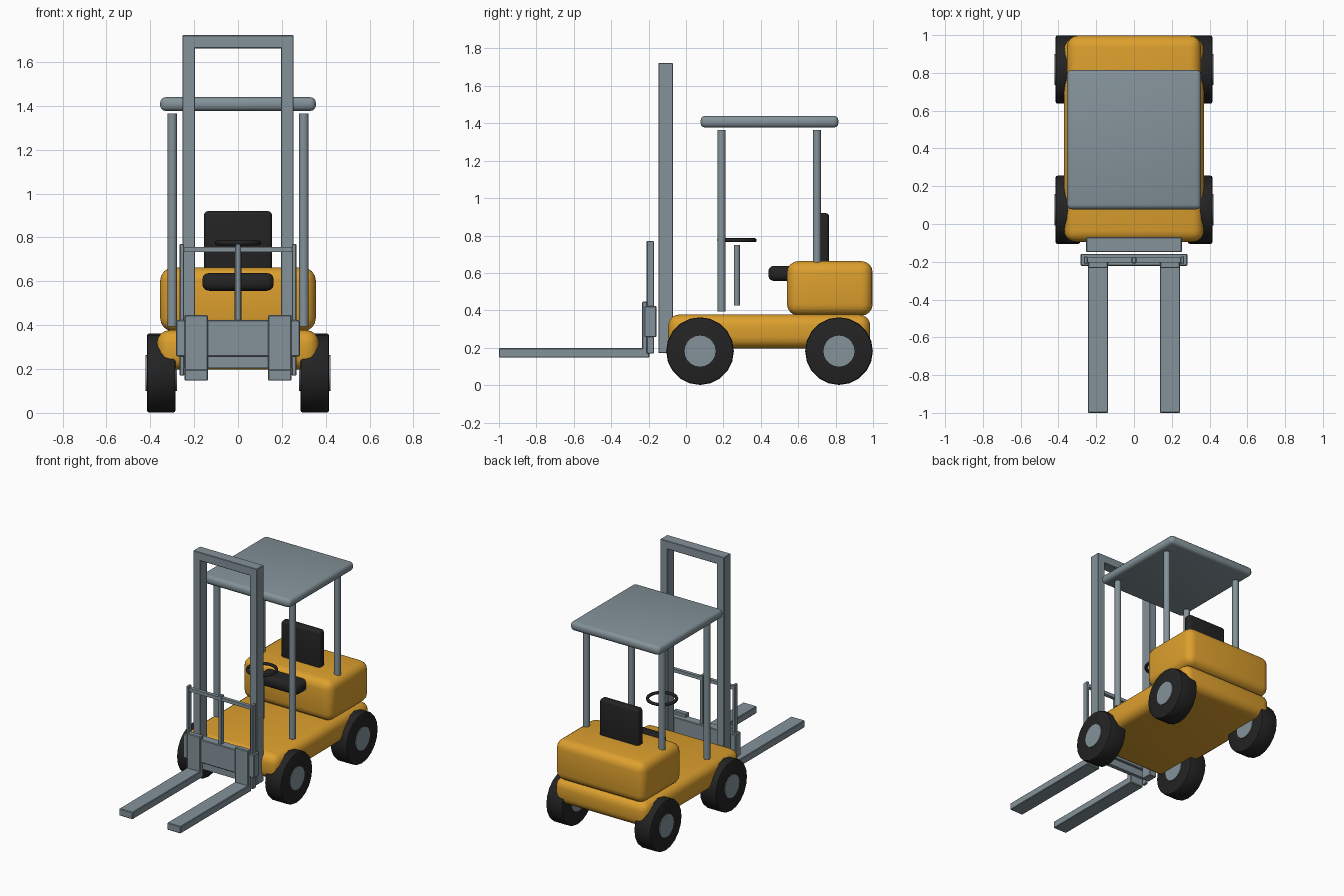
import bpy, bmesh, math
from mathutils import Matrix, Vector

if "Cube" in bpy.data.objects:
    bpy.data.objects.remove(bpy.data.objects["Cube"])


def material(name, rgb):
    m = bpy.data.materials.new(name)
    m.diffuse_color = (*rgb, 1)
    m.use_nodes = True
    m.node_tree.nodes["Principled BSDF"].inputs["Base Color"].default_value = m.diffuse_color
    return m


ORANGE = material("orange paint", (0.72, 0.35, 0.027))
GREY = material("grey steel", (0.23, 0.29, 0.32))
BLACK = material("black rubber", (0.017, 0.017, 0.018))


def finish(bm, name, mat, angle=35):
    bmesh.ops.recalc_face_normals(bm, faces=bm.faces)
    me = bpy.data.meshes.new(name)
    bm.to_mesh(me)
    bm.free()
    me.materials.append(mat)
    me.shade_smooth()
    me.set_sharp_from_angle(angle=math.radians(angle))
    ob = bpy.data.objects.new(name, me)
    bpy.context.collection.objects.link(ob)
    return ob


def box(name, mat, x, y, z, bevel=0.0, segments=3):
    """Box spanning the (min, max) pairs, with rounded edges."""
    bm = bmesh.new()
    bmesh.ops.create_cube(bm, size=1)
    for v in bm.verts:
        v.co = Vector([(a + b) / 2 + c * (b - a) for c, (a, b) in zip(v.co, (x, y, z))])
    if bevel:
        bmesh.ops.bevel(bm, geom=bm.edges[:], offset=bevel, segments=segments,
                        profile=0.5, affect='EDGES', clamp_overlap=True)
    return finish(bm, name, mat, 35 if segments > 1 else 20)


def cylinder(name, mat, centre, radius, depth, axis='Z', sides=16, bevel=0.0):
    bm = bmesh.new()
    bmesh.ops.create_cone(bm, cap_ends=True, segments=sides, radius1=radius,
                          radius2=radius, depth=depth)
    if bevel:
        rims = [e for e in bm.edges if abs(e.verts[0].co.z - e.verts[1].co.z) < 1e-5]
        bmesh.ops.bevel(bm, geom=rims, offset=bevel, segments=2, profile=0.5, affect='EDGES')
    if axis == 'X':
        bm.transform(Matrix.Rotation(math.pi / 2, 4, 'Y'))
    bm.transform(Matrix.Translation(centre))
    return finish(bm, name, mat)


def ring(name, mat, centre, major, minor, n=28, m=8):
    bm = bmesh.new()
    loops = []
    for i in range(n):
        a = 2 * math.pi * i / n
        loop = []
        for j in range(m):
            b = 2 * math.pi * j / m
            r = major + minor * math.cos(b)
            loop.append(bm.verts.new((centre[0] + r * math.cos(a), centre[1] + r * math.sin(a),
                                      centre[2] + minor * math.sin(b))))
        loops.append(loop)
    for i in range(n):
        p, q = loops[i], loops[(i + 1) % n]
        for j in range(m):
            k = (j + 1) % m
            bm.faces.new((p[j], q[j], q[k], p[k]))
    return finish(bm, name, mat, 60)


# Body
box("chassis", ORANGE, (-0.37, 0.37), (-0.095, 0.985), (0.197, 0.378), 0.06, 4)
box("rear_body", ORANGE, (-0.355, 0.355), (0.54, 0.998), (0.372, 0.663), 0.06, 4)

# Seat
box("seat_cushion", BLACK, (-0.163, 0.163), (0.44, 0.74), (0.557, 0.638), 0.03)
box("seat_back", BLACK, (-0.155, 0.155), (0.705, 0.765), (0.58, 0.92), 0.018)

# Steering
cylinder("steering_column", GREY, (0, 0.272, 0.587), 0.016, 0.325, sides=12)
ring("steering_wheel", BLACK, (0, 0.272, 0.775), 0.095, 0.011)

# Overhead guard
box("roof", GREY, (-0.355, 0.355), (0.078, 0.815), (1.377, 1.44), 0.025)

for side, s in (("left", -1), ("right", 1)):
    # Roof posts
    for end, y in (("front", 0.19), ("rear", 0.70)):
        cylinder(f"{end}_{side}_post", GREY, (s * 0.3, y, 0.88), 0.022, 0.97, sides=14)
    # Wheels
    for end, y in (("front", 0.075), ("rear", 0.818)):
        cylinder(f"{end}_{side}_tire", BLACK, (s * 0.35, y, 0.182), 0.181, 0.132,
                 'X', 20, 0.012)
        cylinder(f"{end}_{side}_hub", GREY, (s * 0.35, y, 0.182), 0.083, 0.144, 'X', 20)
    # Mast rail
    box(f"{side}_mast_rail", GREY, sorted((s * 0.196, s * 0.253)), (-0.148, -0.07),
        (0.172, 1.723), 0.003, 1)
    # Load rest upright
    box(f"{side}_rest_upright", GREY, sorted((s * 0.246, s * 0.266)), (-0.21, -0.172),
        (0.17, 0.77), 0.003, 1)
    # Fork: shank and tine
    fx = sorted((s * 0.137, s * 0.244))
    box(f"{side}_fork_shank", GREY, fx, (-0.234, -0.195), (0.147, 0.447), 0.005, 1)
    box(f"{side}_fork_tine", GREY, fx, (-1.0, -0.197), (0.147, 0.198), 0.004, 1)

# Mast cross beam
box("mast_top_beam", GREY, (-0.253, 0.253), (-0.148, -0.07), (1.663, 1.723), 0.003, 1)

# Carriage and load rest
box("carriage_plate", GREY, (-0.282, 0.282), (-0.222, -0.158), (0.257, 0.423), 0.004, 1)
box("rest_lower_bar", GREY, (-0.256, 0.256), (-0.205, -0.175), (0.205, 0.257))
box("rest_top_bar", GREY, (-0.256, 0.256), (-0.203, -0.178), (0.733, 0.757))
box("rest_centre_upright", GREY, (-0.012, 0.012), (-0.208, -0.174), (0.42, 0.77), 0.003, 1)
